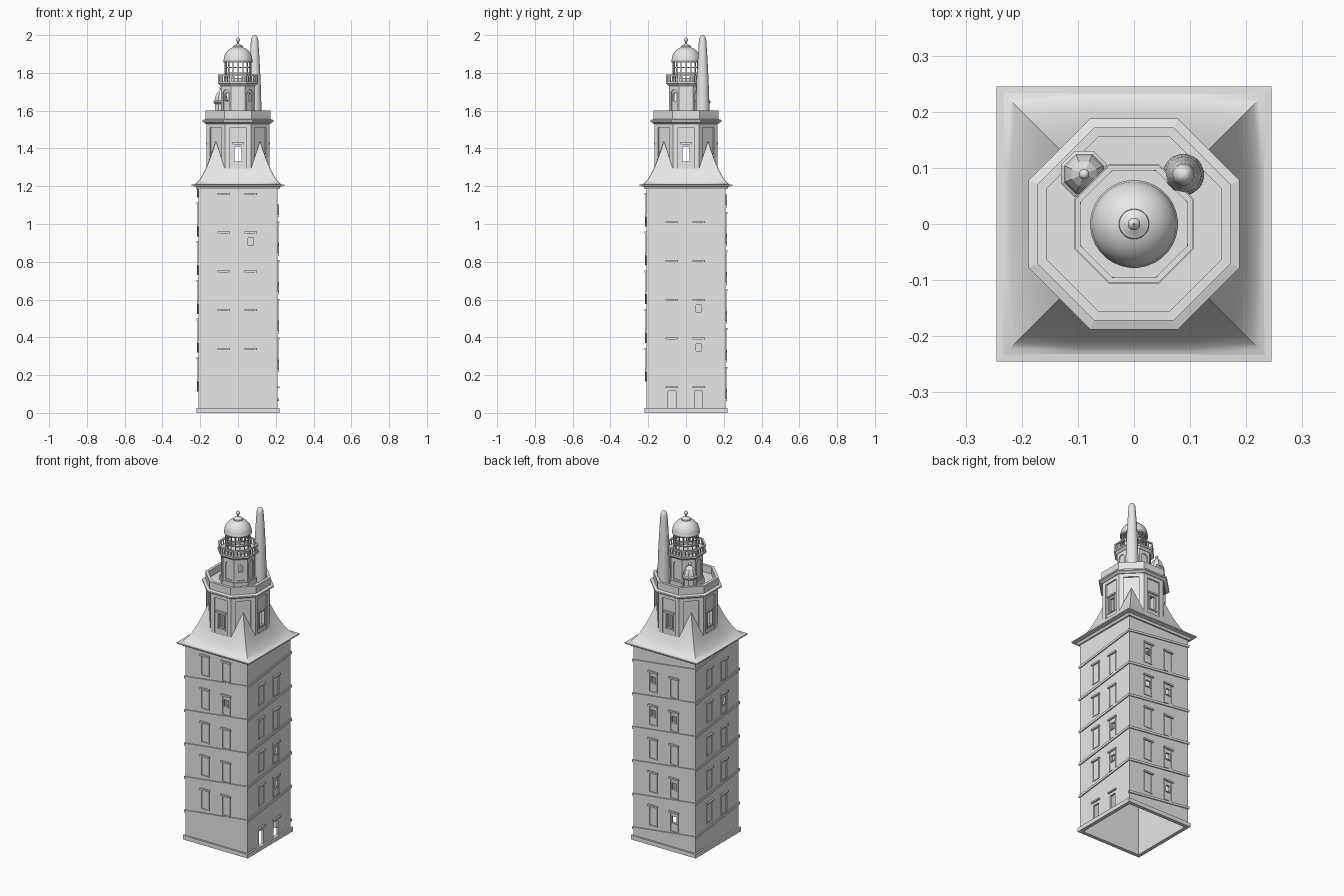
import bpy, bmesh, math
from mathutils import Matrix, Vector

if "Cube" in bpy.data.objects:
    bpy.data.objects.remove(bpy.data.objects["Cube"], do_unlink=True)

stone = bpy.data.materials.new("grey stone")
stone.use_nodes = True
stone.diffuse_color = (0.8, 0.8, 0.8, 1)
stone.node_tree.nodes["Principled BSDF"].inputs["Base Color"].default_value = (0.8, 0.8, 0.8, 1)

QUARTER, EIGHTH = math.pi / 2, math.pi / 4


def finish(name, bm, smooth=False):
    bmesh.ops.recalc_face_normals(bm, faces=bm.faces)
    mesh = bpy.data.meshes.new(name)
    bm.to_mesh(mesh)
    bm.free()
    mesh.materials.append(stone)
    ob = bpy.data.objects.new(name, mesh)
    bpy.context.collection.objects.link(ob)
    if smooth:
        bpy.ops.object.select_all(action="DESELECT")
        ob.select_set(True)
        bpy.context.view_layer.objects.active = ob
        bpy.ops.object.shade_smooth_by_angle(angle=math.radians(35))
    return ob


def lathe(name, sides, profile, at=(0, 0), closed=False, smooth=False):
    """Turn (apothem, z) points into a prism-like solid with faces square to the axes."""
    bm = bmesh.new()
    grow = 1 / math.cos(math.pi / sides)
    rings = []
    for r, z in profile:
        ring = []
        for i in range(sides):
            a = (i + 0.5) * math.tau / sides
            ring.append(bm.verts.new((at[0] + r * grow * math.cos(a), at[1] + r * grow * math.sin(a), z)))
        rings.append(ring)
    pairs = list(zip(rings, rings[1:])) + ([(rings[-1], rings[0])] if closed else [])
    for low, high in pairs:
        for i in range(sides):
            j = (i + 1) % sides
            bm.faces.new((low[i], low[j], high[j], high[i]))
    bmesh.ops.remove_doubles(bm, verts=bm.verts, dist=1e-5)
    return finish(name, bm, smooth)


def tube(name, sides, outer, inner, z0, z1, at=(0, 0)):
    return lathe(name, sides, [(outer, z0), (outer, z1), (inner, z1), (inner, z0)], at, closed=True)


def box(bm, turn, u, out, z, size, slope=0):
    """Box on the wall facing 'turn': u runs along the wall, out is distance from the axis."""
    shear = Matrix.Identity(4)
    shear[2][0] = slope
    m = Matrix.Rotation(turn, 4, "Z") @ shear @ Matrix.Translation((u, -out, z))
    bmesh.ops.create_cube(bm, size=1, matrix=m @ Matrix.Diagonal((*size, 1)))


def arch(bm, turn, half, z0, z1, d0, d1):
    """Round-headed block between distances d0 and d1 from the axis."""
    spin = Matrix.Rotation(turn, 4, "Z")
    pts = [(-half, z0), (half, z0)]
    pts += [(half * math.cos(i * math.pi / 8), z1 - half + half * math.sin(i * math.pi / 8)) for i in range(9)]
    face = bm.faces.new([bm.verts.new(spin @ Vector((x, -d0, z))) for x, z in pts])
    new = bmesh.ops.extrude_face_region(bm, geom=[face])["geom"]
    bmesh.ops.translate(bm, verts=[v for v in new if isinstance(v, bmesh.types.BMVert)],
                        vec=spin @ Vector((0, d0 - d1, 0)))


def cut(ob, bm):
    """Subtract the boxes in bm from ob and drop the cutter."""
    cutter = finish("cutter", bm)
    cutter.hide_render = True
    mod = ob.modifiers.new("openings", "BOOLEAN")
    mod.operation, mod.solver, mod.object = "DIFFERENCE", "EXACT", cutter
    graph = bpy.context.evaluated_depsgraph_get()
    mesh = bpy.data.meshes.new_from_object(ob.evaluated_get(graph))
    ob.modifiers.clear()
    ob.data = mesh
    bpy.data.objects.remove(cutter, do_unlink=True)


# Square shaft, hollow and open below
WALL = 0.21
shaft = tube("shaft", 4, WALL, 0.198, 0, 1.2)
tube("plinth", 4, 0.22, 0.198, 0, 0.025)

# Windows step up a quarter storey from side to side
columns = (-0.075, 0.067)
drop = (0, 0.15, 0.1, 0.05)
opened = {(0, 1, 1), (1, 2, 1), (1, 3, 1), (2, 0, 0), (2, 1, 0), (2, 1, 1), (2, 3, 1), (2, 4, 1), (3, 1, 1)}
trim, holes = bmesh.new(), bmesh.new()
for side in range(4):
    turn = side * QUARTER
    for row in range(4 if side == 1 else 5):
        top = 1.155 - 0.205 * row - drop[side]
        for col, u in enumerate(columns):
            box(trim, turn, u, WALL + 0.004, top + 0.004, (0.066, 0.012, 0.01))
            box(trim, turn, u, WALL + 0.001, top - 0.118, (0.054, 0.006, 0.006))
            for s in (-1, 1):
                box(trim, turn, u + s * 0.025, WALL + 0.001, top - 0.06, (0.006, 0.006, 0.12))
            if (side, row, col) in opened:
                box(holes, turn, u, WALL, top - 0.043, (0.03, 0.06, 0.038))
                box(trim, turn, u, WALL + 0.001, top - 0.066, (0.038, 0.008, 0.006))
# Doors on the right-hand wall
for u in columns:
    box(holes, QUARTER, u, WALL, 0.068, (0.043, 0.06, 0.094))
    box(trim, QUARTER, u, WALL + 0.004, 0.135, (0.066, 0.012, 0.008))
cut(shaft, holes)
finish("window_trim", trim)

# Sloping band climbing around the shaft
band = bmesh.new()
RISE = 0.0513
for i in range(22):
    z = 0.07 + RISE * (i + 0.5)
    box(band, (i + 2) * QUARTER, 0, WALL + 0.001, z, (2 * WALL + 0.012, 0.01, 0.014), RISE / (2 * WALL))
finish("spiral_band", band)

# Eaves and flared roof with four corner spikes
lathe("eaves", 4, [(0.198, 1.185), (0.218, 1.185), (0.225, 1.198), (0.245, 1.202),
                   (0.245, 1.209), (0.198, 1.212)], closed=True)
roof = bmesh.new()
foot = [(-0.1, -0.235, 1.209), (0.1, -0.235, 1.209), (0.235, -0.235, 1.209)]
head = [(-0.069, -0.166, 1.295), (0.069, -0.166, 1.295), (0.117, -0.117, 1.44)]
STEPS = 10
rings = []
for step in range(STEPS + 1):
    t = step / STEPS
    ring = []
    for side in range(4):
        for a, b in zip(foot, head):
            p = Vector(a).lerp(Vector(b), t)
            p.z = a[2] + (b[2] - a[2]) * t ** 1.7
            ring.append(roof.verts.new(Matrix.Rotation(side * QUARTER, 3, "Z") @ p))
    rings.append(ring)
for low, high in zip(rings, rings[1:]):
    for i in range(12):
        j = (i + 1) % 12
        roof.faces.new((low[i], low[j], high[j], high[i]))
finish("flared_roof", roof, smooth=True)

# Octagonal drum with sunk panels and four windows
drum = tube("drum", 8, 0.167, 0.145, 1.21, 1.535)
panels, windows, frames = bmesh.new(), bmesh.new(), bmesh.new()
for i in range(8):
    box(panels, i * EIGHTH, 0, 0.167, 1.4, (0.086, 0.016, 0.22))
for side in range(4):
    turn = side * QUARTER
    box(windows, turn, 0, 0.155, 1.37, (0.036, 0.08, 0.08))
    box(frames, turn, 0, 0.162, 1.427, (0.066, 0.014, 0.01))
    box(frames, turn, 0, 0.16, 1.323, (0.058, 0.01, 0.008))
    for s in (-1, 1):
        box(frames, turn, s * 0.024, 0.16, 1.372, (0.008, 0.008, 0.1))
cut(drum, panels)
cut(drum, windows)
finish("drum_window_frames", frames)

# Terrace with parapet
lathe("terrace", 8, [(0, 1.53), (0.17, 1.53), (0.18, 1.538), (0.188, 1.541), (0.188, 1.55), (0.172, 1.555),
                     (0.172, 1.6), (0.155, 1.6), (0.155, 1.558), (0, 1.558)])

# Upper tower with arched niches
tower = tube("upper_tower", 8, 0.09, 0.074, 1.55, 1.74)
niches, lights = bmesh.new(), bmesh.new()
for i in range(8):
    arch(niches, i * EIGHTH, 0.022, 1.6, 1.712, 0.084, 0.1)
    if i % 2:
        arch(lights, i * EIGHTH, 0.012, 1.65, 1.695, 0.06, 0.1)
cut(tower, niches)
cut(tower, lights)
tube("tower_base", 8, 0.096, 0.08, 1.55, 1.59)
lathe("tower_cornice", 8, [(0, 1.73), (0.092, 1.73), (0.1, 1.74), (0.107, 1.743), (0.107, 1.754), (0, 1.754)])

# Balcony railing
rail = bmesh.new()
for i in range(8):
    for u in (-0.04, -0.02, 0, 0.02):
        wide = 0.009 if u == -0.04 else 0.005
        box(rail, i * EIGHTH, u, 0.099, 1.77, (wide, wide, 0.036))
finish("balusters", rail)
tube("handrail", 8, 0.105, 0.095, 1.784, 1.792)

# Glazing cage of the lantern
cage = bmesh.new()
for i in range(16):
    box(cage, i * math.tau / 16, 0, 0.068, 1.81, (0.005, 0.005, 0.11))
finish("lantern_bars", cage)
tube("lantern_kerb", 32, 0.072, 0.062, 1.75, 1.772)
for z in (1.797, 1.826):
    tube("lantern_ring", 32, 0.071, 0.065, z, z + 0.005)

# Dome, cap and finial
dome = [(0, 1.855), (0.076, 1.855), (0.078, 1.862)]
dome += [(0.076 * math.cos(a * QUARTER / 10), 1.866 + 0.074 * math.sin(a * QUARTER / 10)) for a in range(9)]
dome += [(0.027, 1.936), (0.026, 1.942), (0.012, 1.95), (0.005, 1.955), (0.004, 1.964)]
dome += [(0.011 * math.sin(a * math.pi / 8), 1.974 - 0.011 * math.cos(a * math.pi / 8)) for a in range(1, 7)]
dome += [(0.002, 1.986), (0, 1.993)]
lathe("dome", 32, dome, smooth=True)

# Tall tapering chimney
lathe("chimney", 32, [(0.037, 1.55), (0.036, 1.62), (0.032, 1.75), (0.026, 1.87), (0.02, 1.965),
                      (0.018, 1.982), (0.012, 1.995), (0.005, 1.9995), (0, 2)], at=(0.088, 0.088), smooth=True)

# Small stair turret
lathe("stair_turret", 8, [(0.034, 1.55), (0.034, 1.635), (0.041, 1.642), (0.041, 1.65), (0.035, 1.655),
                          (0.031, 1.675), (0.022, 1.695), (0.008, 1.71), (0.006, 1.716), (0, 1.716)],
      at=(-0.089, 0.089))
lathe("turret_finial", 16, [(0.009 * math.sin(a * math.pi / 8), 1.722 - 0.009 * math.cos(a * math.pi / 8))
                            for a in range(9)], at=(-0.089, 0.089), smooth=True)
